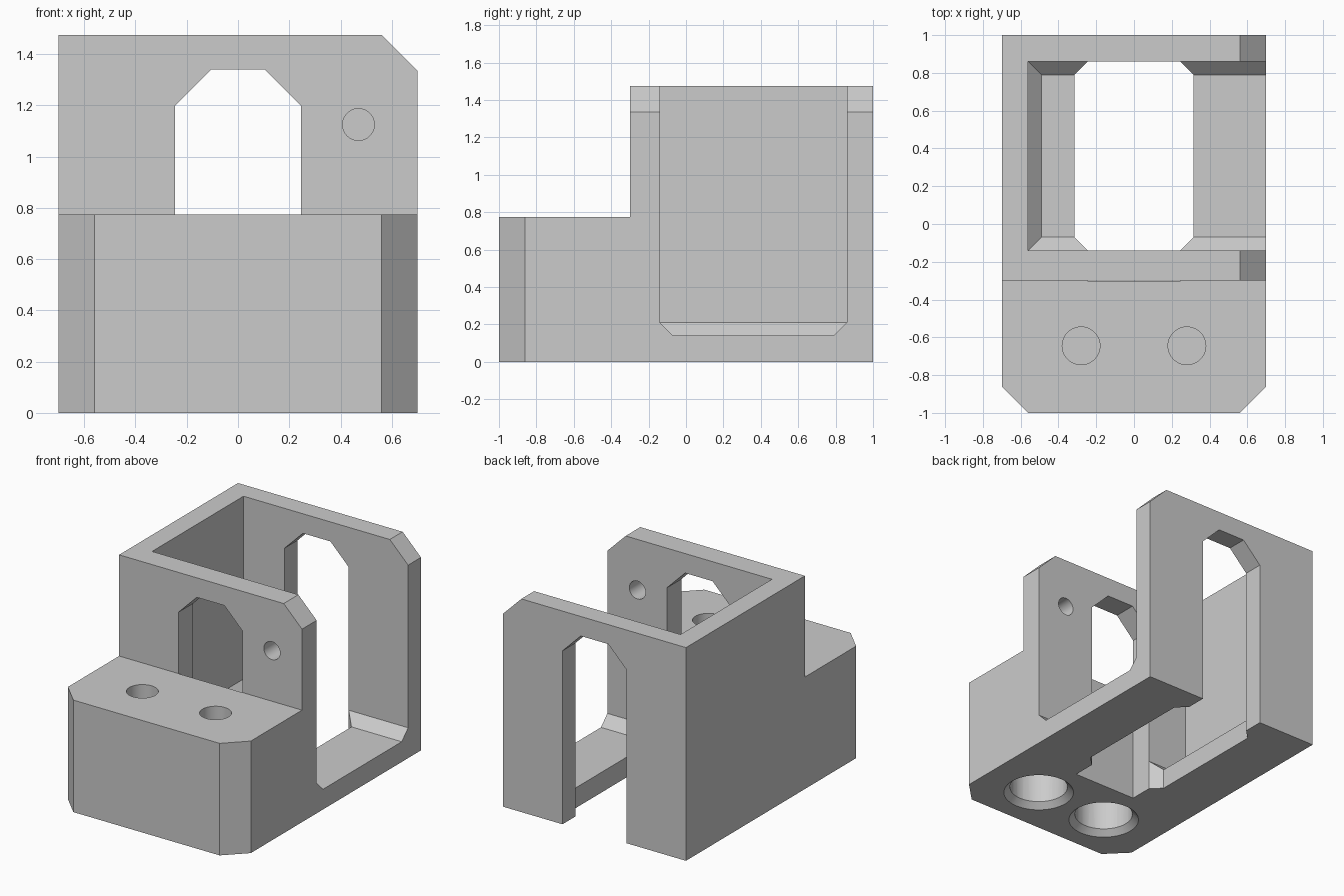
import bpy, bmesh, math
from mathutils import Matrix, Vector

cube = bpy.data.objects.get("Cube")
if cube:
    bpy.data.objects.remove(cube, do_unlink=True)

# Main dimensions
W, TOP, LEDGE, STEP = 0.70, 1.475, 0.775, -0.30   # half width, heights, wall front
CH, SMALL = 0.14, 0.07                            # chamfer sizes
Y0, Y1, FLOOR = -0.14, 0.86, 0.14                 # pocket limits
SLOT = 0.245                                      # slot half width


def to_object(name, bm):
    bmesh.ops.recalc_face_normals(bm, faces=bm.faces)
    mesh = bpy.data.meshes.new(name)
    bm.to_mesh(mesh)
    bm.free()
    obj = bpy.data.objects.new(name, mesh)
    bpy.context.collection.objects.link(obj)
    return obj


def prism(name, axis, points, lo, hi):
    """Extrude a 2D profile along one axis."""
    bm = bmesh.new()
    place = {"x": lambda a, b: (lo, a, b),
             "y": lambda a, b: (a, lo, b),
             "z": lambda a, b: (a, b, lo)}[axis]
    face = bm.faces.new([bm.verts.new(place(a, b)) for a, b in points])
    new = bmesh.ops.extrude_face_region(bm, geom=[face])["geom"]
    move = Vector([(hi - lo) if axis == k else 0 for k in "xyz"])
    bmesh.ops.translate(bm, vec=move,
                        verts=[v for v in new if isinstance(v, bmesh.types.BMVert)])
    return to_object(name, bm)


def drill(name, centre, r1, r2, depth, turn=0.0):
    """Cylinder or cone, upright unless turned about x."""
    bm = bmesh.new()
    bmesh.ops.create_cone(bm, cap_ends=True, segments=48, radius1=r1, radius2=r2,
                          depth=depth, matrix=Matrix.Translation(centre)
                          @ Matrix.Rotation(turn, 4, "X"))
    return to_object(name, bm)


# Stepped body from its side profile
body = prism("bracket_body", "x", [(-1, 0), (1, 0), (1, TOP), (STEP, TOP),
                                   (STEP, LEDGE), (-1, LEDGE)], -W, W)
cutters = []

# Chamfers on the front corners and the open top corner
e = 0.1
for s in (-1, 1):
    cutters.append(prism("corner_cutter", "z",
                         [(s * (W - CH - e), -1 - e), (s * (W + e), -1 - e),
                          (s * (W + e), -1 + CH + e)], -e, 2))
cutters.append(prism("top_cutter", "y",
                     [(W - CH - e, TOP + e), (W + e, TOP + e),
                      (W + e, TOP - CH - e)], -2, 2))

# Pocket open to the left side and the top, with chamfered floor edges
bm = bmesh.new()
for z, inset in ((FLOOR, SMALL), (FLOOR + SMALL, 0), (2, 0)):
    for x in (-W + CH + inset, 1):
        for y in (Y0 + inset, Y1 - inset):
            bm.verts.new((x, y, z))
bmesh.ops.convex_hull(bm, input=bm.verts)
bmesh.ops.dissolve_limit(bm, angle_limit=0.01, verts=bm.verts, edges=bm.edges)
cutters.append(to_object("pocket_cutter", bm))

# Arched slot through both walls, down through the base
cutters.append(prism("slot_cutter", "y",
                     [(-SLOT, -e), (SLOT, -e), (SLOT, 1.2), (SLOT - CH, 1.34),
                      (CH - SLOT, 1.34), (-SLOT, 1.2)], STEP - 0.001, 2))

# Wider floor opening with clipped corners
wide = SLOT + SMALL
half = [(SLOT, Y0), (wide, Y0 + SMALL), (wide, Y1 - SMALL), (SLOT, Y1)]
cutters.append(prism("floor_cutter", "z",
                     half + [(-x, y) for x, y in reversed(half)], -e, 0.3))

# Blind holes in the ledge, countersunk recesses underneath
for x in (-0.28, 0.28):
    y = -0.645
    cutters.append(drill("ledge_hole", (x, y, 0.75), 0.1, 0.1, 0.5))
    cutters.append(drill("recess", (x, y, 0.16), 0.19, 0.19, 0.44))
    cutters.append(drill("recess_rim", (x, y, 0.02), 0.25, 0.17, 0.08))

# Small hole through the front wall
cutters.append(drill("wall_hole", (0.47, -0.22, 1.125), 0.062, 0.062, 0.3,
                     math.pi / 2))

# Cut everything and drop the helpers
bpy.ops.object.select_all(action="DESELECT")
bpy.context.view_layer.objects.active = body
body.select_set(True)
for c in cutters:
    c.hide_render = True
    mod = body.modifiers.new(c.name, "BOOLEAN")
    mod.operation, mod.solver, mod.object = "DIFFERENCE", "EXACT", c
    bpy.ops.object.modifier_apply(modifier=mod.name)
    bpy.data.objects.remove(c, do_unlink=True)

# Single grey plastic
grey = bpy.data.materials.new("light_grey")
grey.use_nodes = True
colour = (0.6, 0.6, 0.6, 1)
grey.diffuse_color = colour
grey.node_tree.nodes["Principled BSDF"].inputs["Base Color"].default_value = colour
body.data.materials.clear()
body.data.materials.append(grey)
bpy.ops.object.shade_smooth_by_angle(angle=math.radians(30))
